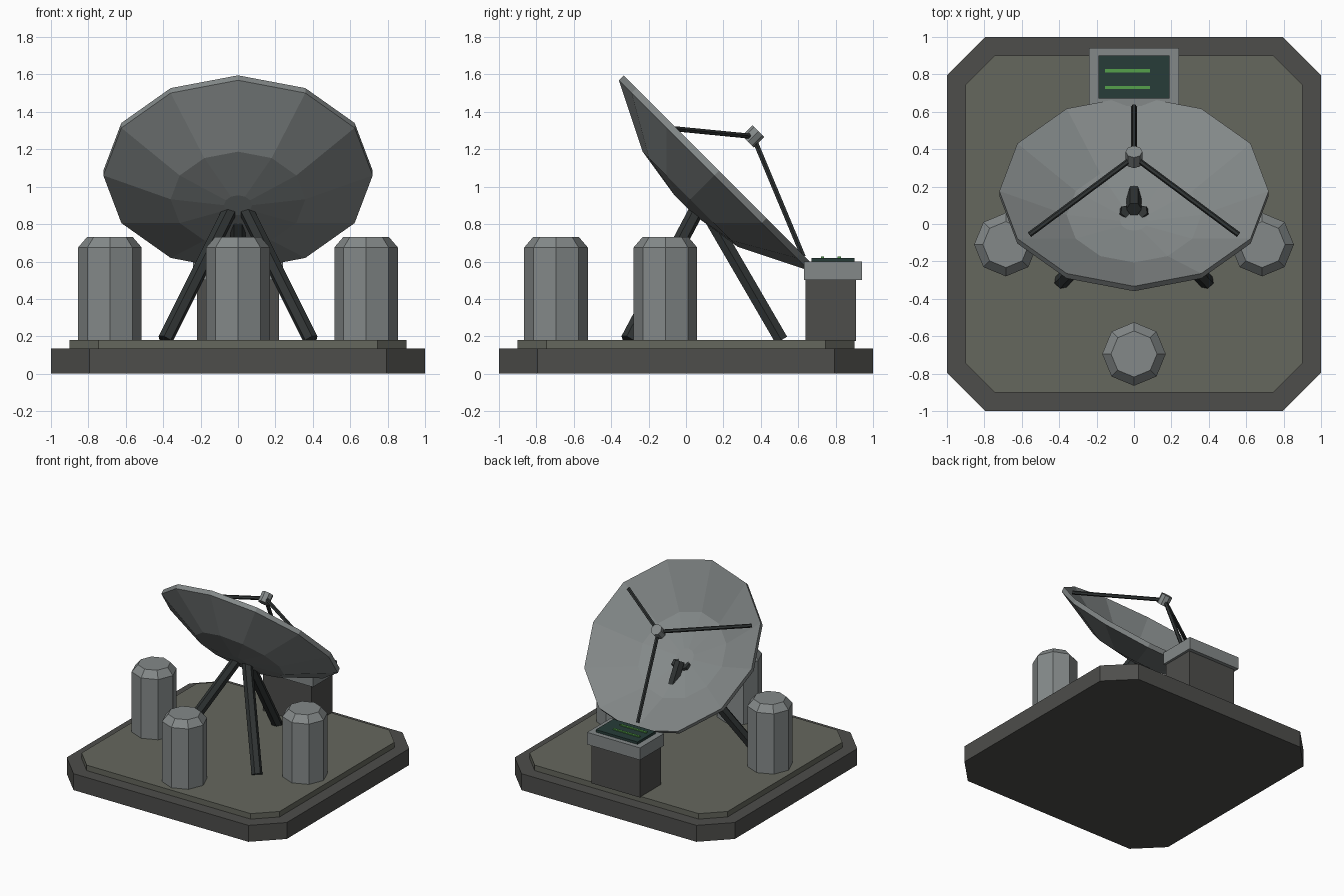
import bpy, bmesh, math
from mathutils import Vector, Matrix

if "Cube" in bpy.data.objects:
    bpy.data.objects.remove(bpy.data.objects["Cube"])


def material(name, rgb):
    m = bpy.data.materials.new(name)
    m.diffuse_color = (*rgb, 1)
    m.use_nodes = True
    m.node_tree.nodes["Principled BSDF"].inputs["Base Color"].default_value = m.diffuse_color
    return m


DARK = material("dark_metal", (0.075, 0.075, 0.07))
OLIVE = material("olive_deck", (0.13, 0.135, 0.11))
STEEL = material("steel", (0.23, 0.25, 0.25))
BLACK = material("black_struts", (0.03, 0.035, 0.035))
GLASS = material("screen_glass", (0.02, 0.045, 0.04))
GREEN = material("green_light", (0.09, 0.35, 0.07))


def finish(name, bm, mat):
    bmesh.ops.recalc_face_normals(bm, faces=bm.faces)
    me = bpy.data.meshes.new(name)
    bm.to_mesh(me)
    bm.free()
    me.materials.append(mat)
    ob = bpy.data.objects.new(name, me)
    bpy.context.collection.objects.link(ob)
    return ob


def lathe(name, profile, sides, mat, matrix=Matrix(), closed_axis=True):
    """Revolve (radius, height) points; first and last rings are capped."""
    bm = bmesh.new()
    rings = []
    for r, h in profile:
        rings.append([bm.verts.new((r * math.cos(2 * math.pi * i / sides),
                                    r * math.sin(2 * math.pi * i / sides), h))
                      for i in range(sides)])
    for a, b in zip(rings, rings[1:]):
        for i in range(sides):
            j = (i + 1) % sides
            bm.faces.new((a[i], a[j], b[j], b[i]))
    bm.faces.new(rings[0])
    bm.faces.new(rings[-1])
    bm.transform(matrix)
    return finish(name, bm, mat)


def rod(name, start, end, radius, mat, sides=6):
    a, b = Vector(start), Vector(end)
    d = b - a
    mtx = Matrix.Translation(a) @ d.to_track_quat('Z', 'Y').to_matrix().to_4x4()
    return lathe(name, [(radius, 0), (radius, d.length)], sides, mat, mtx)


def box(name, x, y, z, mat):
    bm = bmesh.new()
    bmesh.ops.create_cube(bm, size=1)
    for v in bm.verts:
        v.co = [lo + (c + 0.5) * (hi - lo) for c, (lo, hi) in zip(v.co, (x, y, z))]
    return finish(name, bm, mat)


def slab(name, h, c, z0, z1, mat):
    """Square plate with cut corners."""
    k = h - c
    bm = bmesh.new()
    pts = [(h, -k), (h, k), (k, h), (-k, h), (-h, k), (-h, -k), (-k, -h), (k, -h)]
    f = bm.faces.new([bm.verts.new((x, y, z0)) for x, y in pts])
    top = bmesh.ops.extrude_face_region(bm, geom=[f])["geom"]
    bmesh.ops.translate(bm, vec=(0, 0, z1 - z0),
                        verts=[g for g in top if isinstance(g, bmesh.types.BMVert)])
    if f.is_valid and len(bm.faces) == 9:
        bm.faces.new([v for v in f.verts])
    return finish(name, bm, mat)


# Base
slab("base", 1.0, 0.205, 0, 0.135, DARK)
slab("deck", 0.9, 0.155, 0.13, 0.18, OLIVE)

# Storage tanks
for name, x, y in (("left_tank", -0.685, -0.11), ("right_tank", 0.685, -0.11),
                   ("front_tank", 0, -0.695)):
    lathe(name, [(0.17, 0.175), (0.17, 0.675), (0.123, 0.73)], 8, STEEL,
          Matrix.Translation((x, y, 0)))

# Dish shell, tilted 45 degrees towards the back (local x points down the slope)
s = math.sqrt(0.5)
centre = Vector((0, 0.15, 1.06))
dish = Matrix(((0, -1, 0, 0), (s, 0, s, centre.y), (-s, 0, s, centre.z), (0, 0, 0, 1)))
back = [(0.075, -0.225), (0.36, -0.18), (0.72, 0)]
T = 0.037
lathe("dish", back + [(r, h + T) for r, h in reversed(back)], 12, STEEL, dish)

# Feed horn and its three struts
feed = dish @ Vector((0, 0, 0.295))
lathe("feed_horn", [(0.045, 0.255), (0.045, 0.335)], 8, STEEL, dish)
for i in range(3):
    a = i * math.tau / 3
    foot = dish @ Vector((0.645 * math.cos(a), 0.645 * math.sin(a), 0.03))
    rod(f"feed_strut_{i + 1}", foot, feed, 0.015, BLACK)

# Support legs
for side, sx in (("left", -1), ("right", 1)):
    rod(f"{side}_leg", (0.39 * sx, -0.31, 0.18), (0.035 * sx, 0.065, 0.89), 0.041, BLACK)
rod("back_leg", (0, 0.51, 0.18), (0, 0.08, 0.92), 0.041, BLACK)

# Control console
box("console_pedestal", (-0.22, 0.22), (0.64, 0.91), (0.175, 0.505), DARK)
box("console_head", (-0.24, 0.24), (0.63, 0.94), (0.5, 0.6), STEEL)
box("console_screen", (-0.19, 0.19), (0.67, 0.9), (0.595, 0.62), GLASS)
for i, y in enumerate((0.73, 0.82)):
    box(f"screen_bar_{i + 1}", (-0.155, 0.085), (y - 0.009, y + 0.009), (0.615, 0.628), GREEN)
